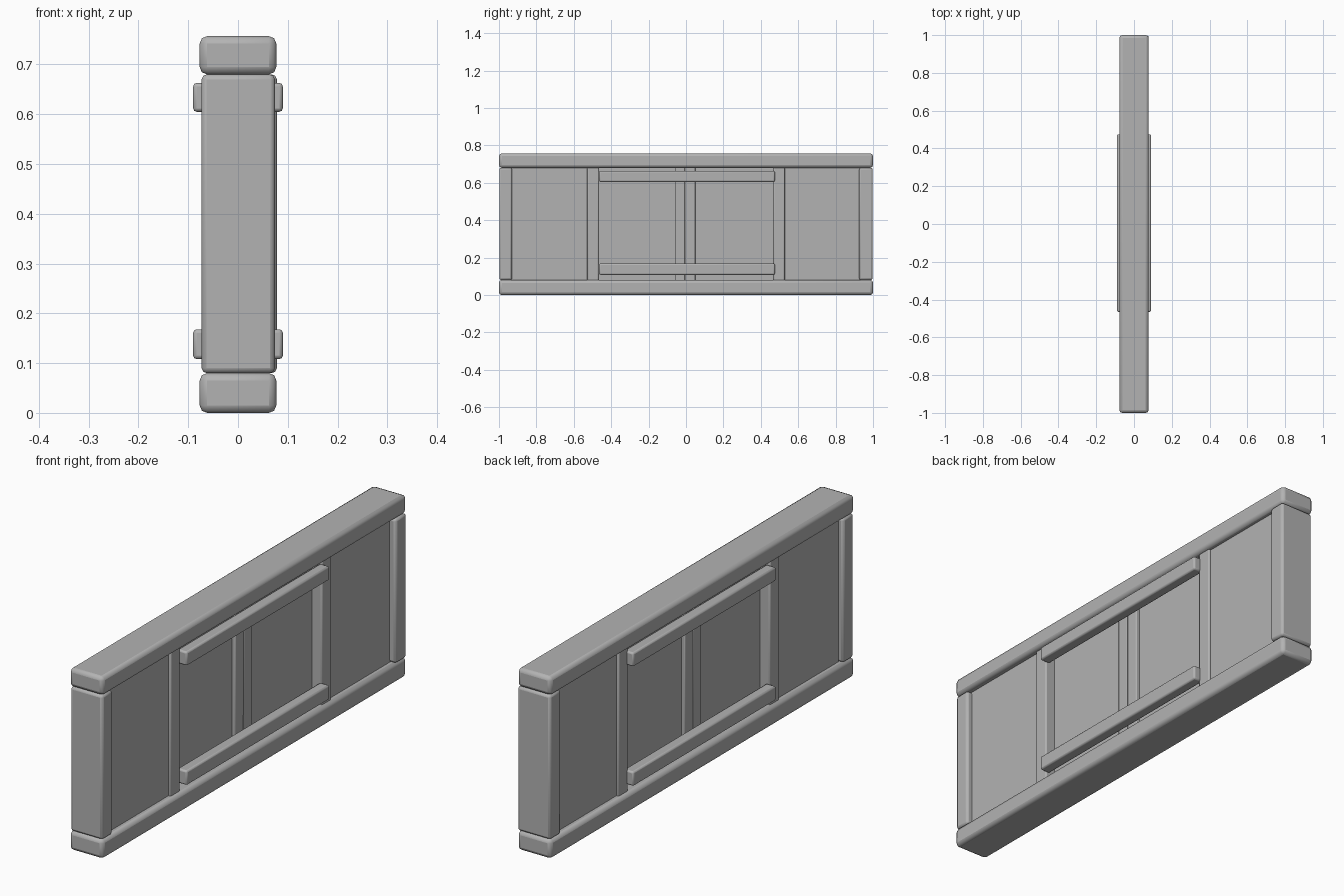
import bpy
import bmesh
import math

cube = bpy.data.objects.get("Cube")
if cube:
    bpy.data.objects.remove(cube, do_unlink=True)

grey = bpy.data.materials.new("plain_grey")
grey.use_nodes = True
COLOUR = (0.45, 0.45, 0.45, 1)
grey.diffuse_color = COLOUR
grey.node_tree.nodes["Principled BSDF"].inputs["Base Color"].default_value = COLOUR


def box(name, x, y, z, bevel=0.0, segments=2):
    """Beam spanning the given (min, max) ranges, with softened edges."""
    bm = bmesh.new()
    bmesh.ops.create_cube(bm, size=1)
    for v in bm.verts:
        v.co = [lo + (c + 0.5) * (hi - lo) for c, (lo, hi) in zip(v.co, (x, y, z))]
    mesh = bpy.data.meshes.new(name)
    bm.to_mesh(mesh)
    bm.free()
    mesh.materials.append(grey)
    obj = bpy.data.objects.new(name, mesh)
    bpy.context.collection.objects.link(obj)
    if bevel:
        mod = obj.modifiers.new("soft_edges", "BEVEL")
        mod.width = bevel
        mod.segments = segments
        bpy.ops.object.select_all(action="DESELECT")
        obj.select_set(True)
        bpy.context.view_layer.objects.active = obj
        bpy.ops.object.shade_smooth_by_angle(angle=math.radians(50))
    return obj


LOW, HIGH = 0.08, 0.68      # opening between the rails
INNER = (LOW - 0.02, HIGH + 0.02)

# Top and bottom rails
box("bottom_rail", (-0.077, 0.077), (-1, 1), (0, LOW), 0.015)
box("top_rail", (-0.077, 0.077), (-1, 1), (HIGH, 0.757), 0.015)

# End posts
box("front_post", (-0.073, 0.074), (-0.998, -0.93), (LOW, HIGH), 0.01)
box("back_post", (-0.073, 0.078), (0.926, 0.998), (LOW, HIGH), 0.01)

# Outer wall panels and the stiles framing the opening
for name, side in (("front", -1), ("back", 1)):
    span = sorted((side * 0.5, side * 0.96))
    box(name + "_wall_panel", (-0.05, 0.05), span, INNER)
    span = sorted((side * 0.466, side * 0.528))
    box(name + "_stile", (-0.06, 0.06), span, INNER, 0.006)

# Sliding doors, each with a meeting stile
for name, side in (("front", -1), ("back", 1)):
    span = sorted((0, side * 0.5))
    box(name + "_door_panel", (-0.015, 0.015), span, INNER)
    span = sorted((-0.005, -0.005 + side * 0.055))
    box(name + "_door_stile", (-0.03, 0.03), span, INNER, 0.004)

# Door guide bars on both faces
for side, face in ((1, "left"), (-1, "right")):
    for level, z in (("lower", (0.108, 0.168)), ("upper", (0.605, 0.663))):
        span = sorted((side * 0.045, side * 0.09))
        box(f"{face}_{level}_guide_bar", span, (-0.465, 0.475), z, 0.007)
